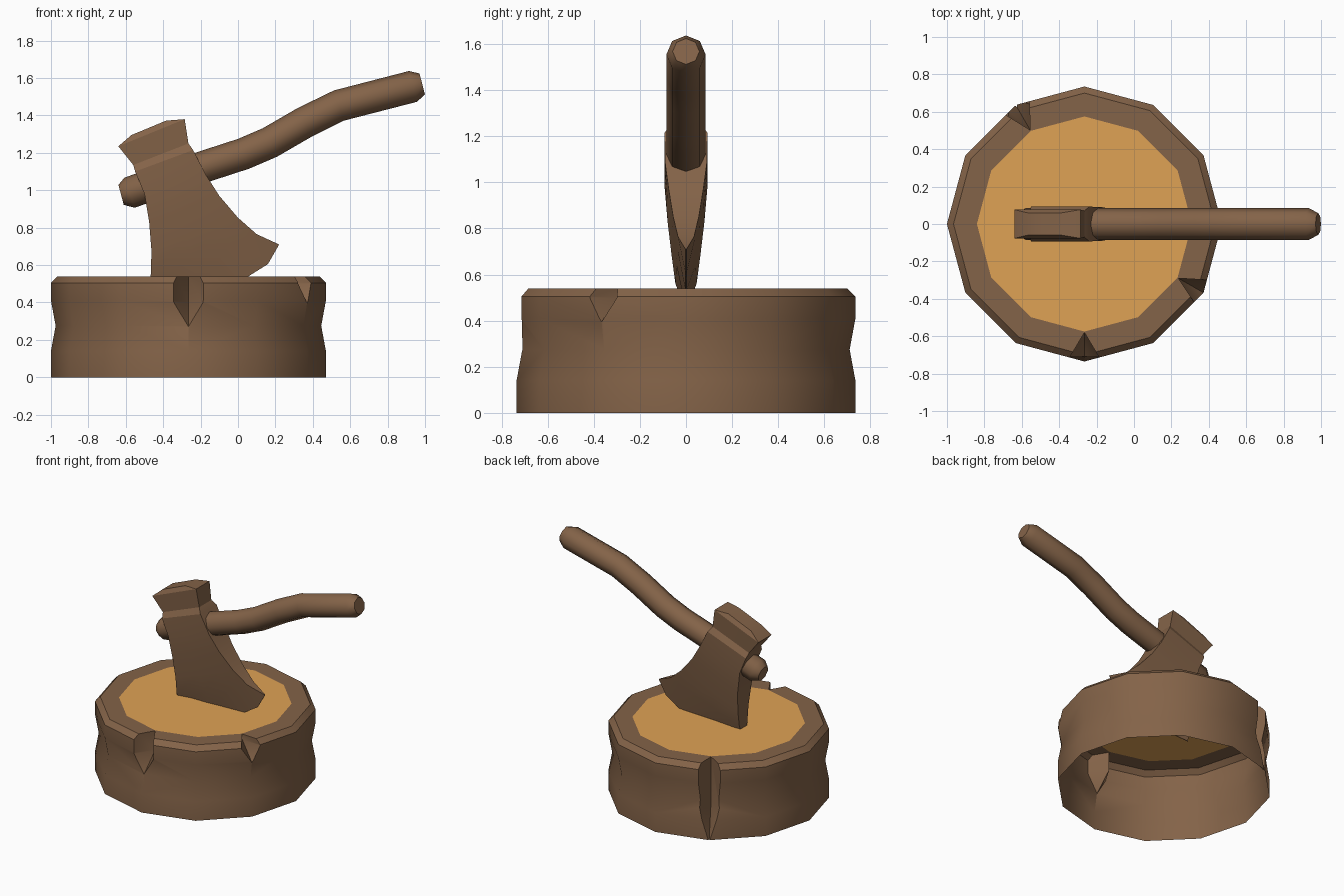
import bpy, bmesh, math
from mathutils import Vector, Matrix

if "Cube" in bpy.data.objects:
    bpy.data.objects.remove(bpy.data.objects["Cube"])


def material(name, rgb):
    m = bpy.data.materials.new(name)
    m.diffuse_color = (*rgb, 1)
    m.use_nodes = True
    m.node_tree.nodes["Principled BSDF"].inputs["Base Color"].default_value = m.diffuse_color
    return m


BARK = material("brown_wood", (0.23, 0.125, 0.065))
CUT = material("cut_wood", (0.74, 0.36, 0.09))


def make(name, verts, faces, mat=BARK):
    me = bpy.data.meshes.new(name)
    me.from_pydata(verts, [], faces)
    bm = bmesh.new()
    bm.from_mesh(me)
    bmesh.ops.recalc_face_normals(bm, faces=bm.faces)
    bm.to_mesh(me)
    bm.free()
    ob = bpy.data.objects.new(name, me)
    bpy.context.collection.objects.link(ob)
    me.materials.append(mat)
    return ob


def smooth(ob, deg):
    bpy.ops.object.select_all(action='DESELECT')
    bpy.context.view_layer.objects.active = ob
    ob.select_set(True)
    bpy.ops.object.shade_smooth_by_angle(angle=math.radians(deg))


def loft(rings):
    """Closed skin over rings of equal length, capped at both ends."""
    n = len(rings[0])
    verts = [v for r in rings for v in r]
    faces = [(i * n + j, i * n + (j + 1) % n, (i + 1) * n + (j + 1) % n, (i + 1) * n + j)
             for i in range(len(rings) - 1) for j in range(n)]
    faces += [tuple(range(n)), tuple(range(len(verts) - n, len(verts)))]
    return verts, faces


# Stump: twelve-sided lathe with a slight waist and a chamfered rim
CX = -0.265
profile = [(0.735, 0), (0.735, 0.14), (0.71, 0.275), (0.735, 0.41),
           (0.735, 0.505), (0.70, 0.54), (0.575, 0.54)]
stump = make("stump", *loft([[(CX + r * math.cos(k * math.pi / 6), r * math.sin(k * math.pi / 6), z)
                              for k in range(12)] for r, z in profile]))
stump.data.materials.append(CUT)

# Splits in the bark: angle, half width, shoulder height, tip height
for deg, w, z1, z2 in [(-90, 0.077, 0.40, 0.27), (-30, 0.065, 0.50, 0.41), (120, 0.07, 0.22, 0.02)]:
    k = 0.22 / 0.13
    v = [(0.58, 0, 0.7), (0.80, w * k, 0.7), (0.80, -w * k, 0.7),
         (0.58, 0, z1), (0.80, w * k, z1), (0.80, -w * k, z1), (0.80, 0, z1 + (z2 - z1) * k)]
    f = [(0, 1, 2), (0, 1, 4, 3), (0, 2, 5, 3), (1, 2, 5, 4), (3, 4, 6), (3, 5, 6), (4, 5, 6)]
    rot = Matrix.Translation((CX, 0, 0)) @ Matrix.Rotation(math.radians(deg), 4, 'Z')
    cutter = make("split_cutter", [rot @ Vector(p) for p in v], f)
    cutter.hide_render = True
    mod = stump.modifiers.new("split", 'BOOLEAN')
    mod.operation, mod.solver, mod.object = 'DIFFERENCE', 'EXACT', cutter
    bpy.context.view_layer.objects.active = stump
    bpy.ops.object.modifier_apply(modifier="split")
    bpy.data.objects.remove(cutter)

# Open underside and pale cut face on top
bm = bmesh.new()
bm.from_mesh(stump.data)
bmesh.ops.delete(bm, geom=[f for f in bm.faces if f.normal.z < -0.9 and f.calc_center_median().z < 0.005],
                 context='FACES_ONLY')
for f in bm.faces:
    inside = all((v.co.xy - Vector((CX, 0))).length < 0.58 and v.co.z > 0.53 for v in f.verts)
    f.material_index = 1 if inside else 0
bm.to_mesh(stump.data)
bm.free()
smooth(stump, 35)

# Handle: eight-sided tube along a curved path (x, z, radius)
path = [(-0.625, 0.975, 0.055), (-0.58, 0.987, 0.085), (-0.17, 1.13, 0.085), (0.03, 1.195, 0.085),
        (0.17, 1.255, 0.085), (0.36, 1.365, 0.085), (0.54, 1.453, 0.085),
        (0.935, 1.555, 0.085), (0.985, 1.568, 0.058)]
rings = []
for i, (x, z, r) in enumerate(path):
    a, b = path[max(i - 1, 0)], path[min(i + 1, len(path) - 1)]
    t = Vector((b[0] - a[0], 0, b[1] - a[1])).normalized()
    up = Vector((-t.z, 0, t.x))
    rings.append([Vector((x, 0, z)) + r * (math.cos(q) * up + math.sin(q) * Vector((0, 1, 0)))
                  for q in (j * math.pi / 4 for j in range(8))])
smooth(make("axe_handle", *loft(rings)), 50)

# Axe head: rows from poll to blade (left x, z, right x, z, half thickness left, right)
rows = [(-0.57, 1.295, -0.385, 1.372, 0.06, 0.06), (-0.64, 1.235, -0.285, 1.38, 0.077, 0.077),
        (-0.56, 1.135, -0.265, 1.25, 0.07, 0.07), (-0.55, 1.10, -0.24, 1.215, 0.093, 0.093),
        (-0.50, 0.98, -0.17, 1.08, 0.093, 0.09), (-0.475, 0.83, -0.10, 0.97, 0.08, 0.075),
        (-0.463, 0.68, 0.0, 0.853, 0.062, 0.056), (-0.465, 0.56, 0.10, 0.765, 0.046, 0.035)]
edge = [(-0.48, 0.45), (-0.22, 0.46), (0.04, 0.53), (0.16, 0.605), (0.22, 0.71)]
rings = []
for lx, lz, rx, rz, tl, tr in rows:
    side = [(lx + (rx - lx) * s, tl + (tr - tl) * s, lz + (rz - lz) * s) for s in (0, 0.4, 0.75, 0.9, 1)]
    rings.append(side + [(x, -y, z) for x, y, z in reversed(side)])
side = [(x, 0.002, z) for x, z in edge]
rings.append(side + [(x, -y, z) for x, y, z in reversed(side)])
smooth(make("axe_head", *loft(rings)), 25)
